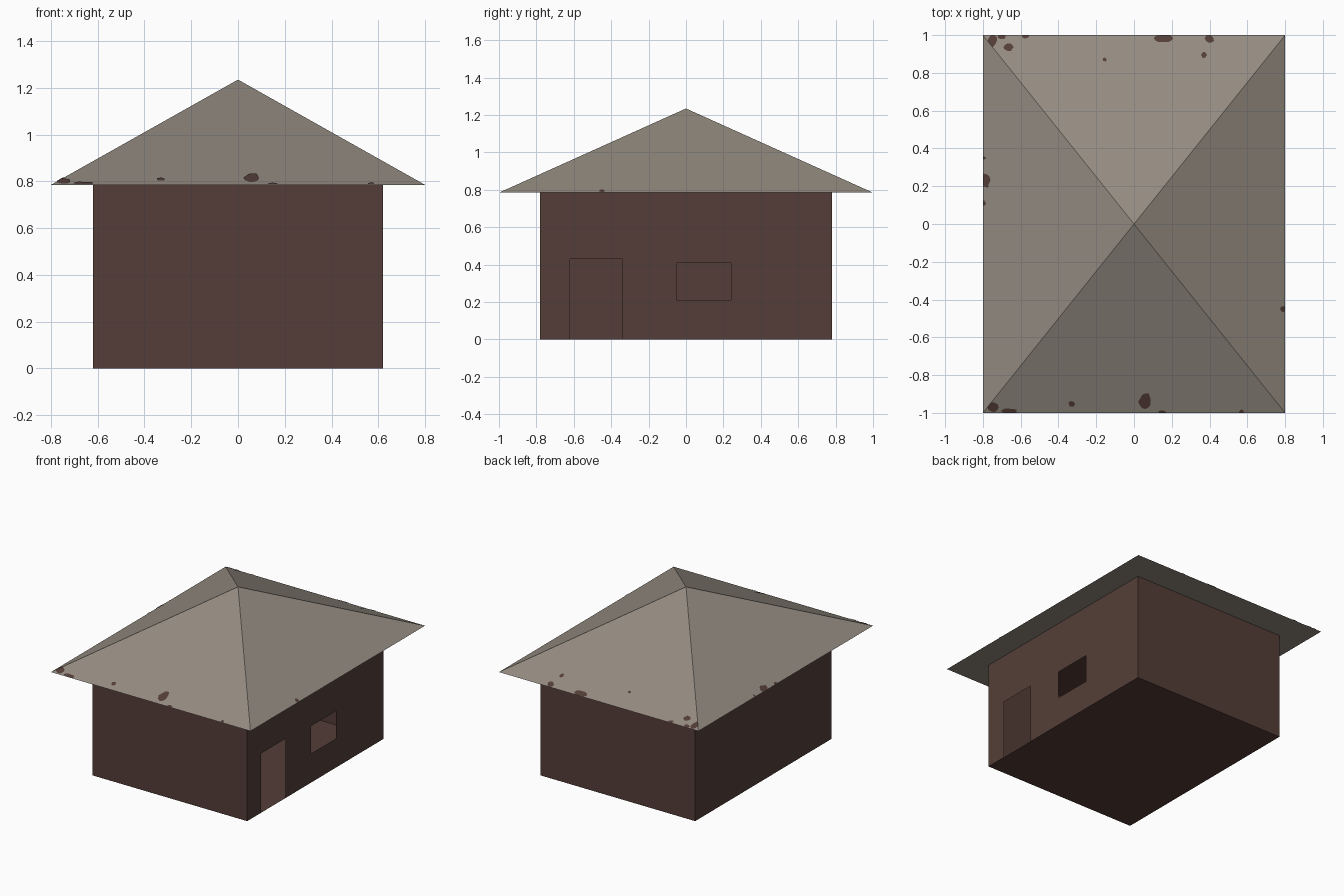
import bpy, bmesh, math, random

if "Cube" in bpy.data.objects:
    bpy.data.objects.remove(bpy.data.objects["Cube"])

random.seed(4)
WX, WY, EAVE = 0.62, 0.78, 0.785      # wall half sizes and wall height
RX, RY, TOP = 0.80, 1.00, 1.235       # roof half sizes and apex height


def material(name, color):
    m = bpy.data.materials.new(name)
    m.diffuse_color = (*color, 1)
    m.use_nodes = True
    m.node_tree.nodes["Principled BSDF"].inputs["Base Color"].default_value = m.diffuse_color
    return m


BROWN = material("dark_brown", (0.089, 0.048, 0.040))
GREY = material("weathered_grey", (0.296, 0.262, 0.220))


def make(name, bm, mat):
    me = bpy.data.meshes.new(name)
    bm.to_mesh(me)
    bm.free()
    me.materials.append(mat)
    ob = bpy.data.objects.new(name, me)
    bpy.context.collection.objects.link(ob)
    return ob


def face(bm, pts):
    return bm.faces.new([bm.verts.new(p) for p in pts])


# Hollow thin-walled house body with floor and ceiling
bm = bmesh.new()
base = [(-WX, -WY), (WX, -WY), (WX, WY), (-WX, WY)]
face(bm, [(x, y, 0) for x, y in reversed(base)])
face(bm, [(x, y, EAVE - 0.003) for x, y in base])
for i in (0, 2, 3):
    (ax, ay), (bx, by) = base[i], base[(i + 1) % 4]
    face(bm, [(ax, ay, 0), (bx, by, 0), (bx, by, EAVE), (ax, ay, EAVE)])

# Right wall: grid of cells that leaves the door and window open
ys = [-WY, -0.62, -0.34, -0.05, 0.24, WY]
zs = [0, 0.21, 0.41, 0.43, EAVE]
for i, (a, b) in enumerate(zip(ys, ys[1:])):
    for j, (c, d) in enumerate(zip(zs, zs[1:])):
        door = i == 1 and j < 3
        window = i == 3 and j == 1
        if not (door or window):
            face(bm, [(WX, a, c), (WX, b, c), (WX, b, d), (WX, a, d)])
bmesh.ops.remove_doubles(bm, verts=bm.verts, dist=1e-5)
make("house_walls", bm, BROWN)

# Pyramid roof with flat underside
bm = bmesh.new()
rim = [bm.verts.new((x, y, EAVE)) for x, y in
       ((-RX, -RY), (RX, -RY), (RX, RY), (-RX, RY))]
apex = bm.verts.new((0, 0, TOP))
for i in range(4):
    bm.faces.new((rim[i], rim[(i + 1) % 4], apex))
bm.faces.new(rim[::-1])
make("roof", bm, GREY)

# Worn patches: thin irregular plates on the slopes (x, y, radius x, radius y)
end_patches = [
    (0.16, 0.985, 0.05, 0.024), (0.40, 0.98, 0.024, 0.02), (0.37, 0.895, 0.015, 0.015),
    (-0.665, 0.935, 0.025, 0.02), (-0.70, 0.99, 0.022, 0.012), (-0.575, 0.993, 0.02, 0.01),
    (-0.155, 0.87, 0.01, 0.01), (-0.75, 0.97, 0.025, 0.03),
    (0.06, -0.94, 0.033, 0.045), (-0.33, -0.952, 0.017, 0.015), (-0.745, -0.97, 0.03, 0.028),
    (-0.66, -0.99, 0.04, 0.014), (0.15, -0.995, 0.02, 0.008), (0.57, -0.992, 0.012, 0.008)]
side_patches = [(-0.785, 0.23, 0.022, 0.04), (-0.795, 0.11, 0.01, 0.013),
                (-0.795, 0.35, 0.012, 0.008), (0.787, -0.45, 0.013, 0.016)]


def clamp(v, lim):
    return max(-lim, min(lim, v))


bm = bmesh.new()
for patches, on_end in ((end_patches, True), (side_patches, False)):
    for cx, cy, rx, ry in patches:
        pts = []
        for k in range(12):
            a = math.tau * k / 12
            r = random.uniform(0.85, 1.15)
            x, y = cx + rx * r * math.cos(a), cy + ry * r * math.sin(a)
            if on_end:
                y = clamp(y, RY)
                x = clamp(x, RX * abs(y) / RY)
                t = abs(y) / RY
            else:
                x = clamp(x, RX)
                t = abs(x) / RX
            pts.append((x, y, EAVE + (TOP - EAVE) * (1 - t) + 0.003))
        face(bm, pts)
make("roof_worn_patches", bm, BROWN)
